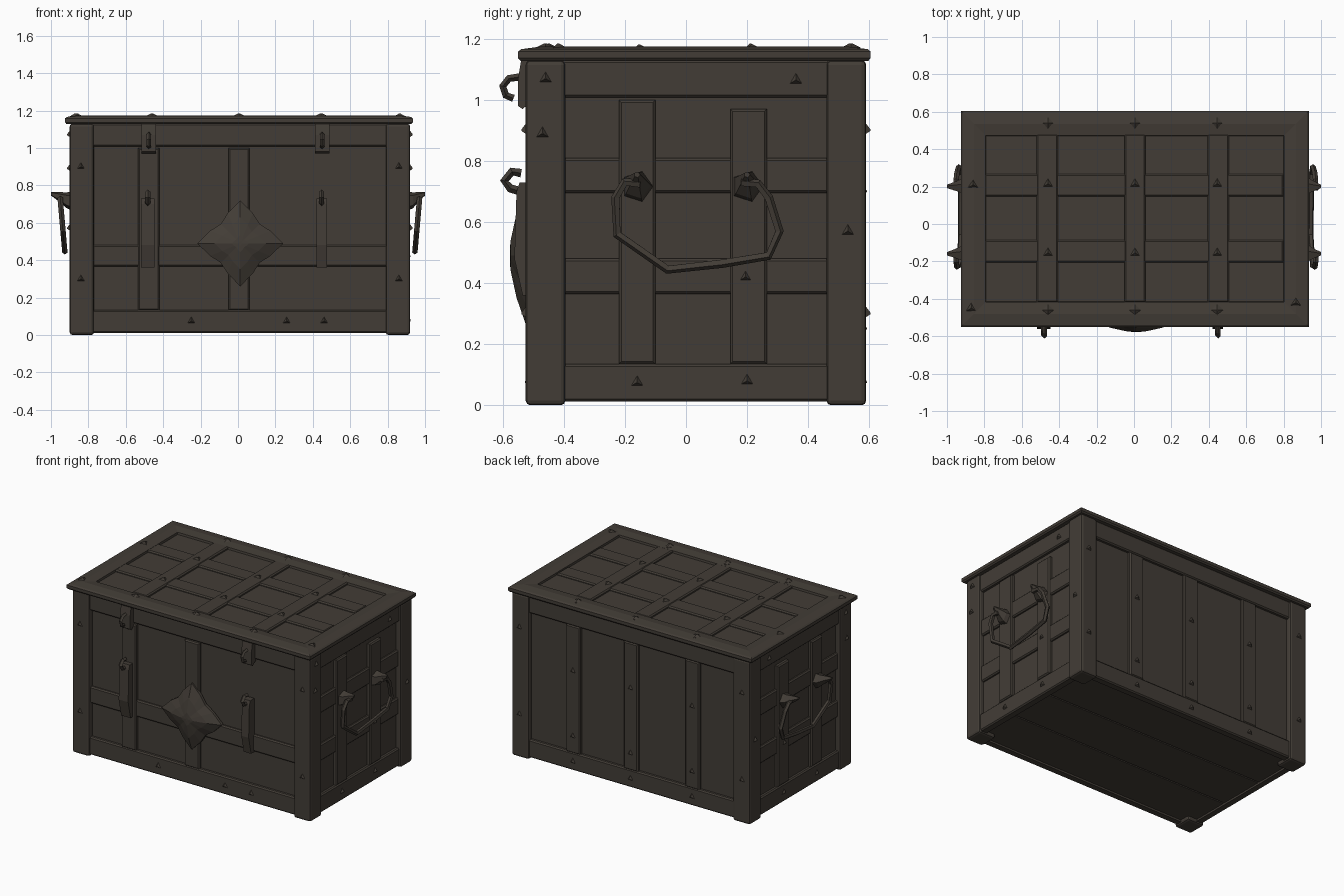
import bpy, bmesh, math
from mathutils import Vector

cube = bpy.data.objects.get("Cube")
if cube:
    bpy.data.objects.remove(cube)

mat = bpy.data.materials.new("dark weathered brown")
mat.use_nodes = True
COLOUR = (0.055, 0.046, 0.037, 1)
mat.diffuse_color = COLOUR
mat.node_tree.nodes["Principled BSDF"].inputs["Base Color"].default_value = COLOUR

# Chest extents
X0, X1, Y0, Y1, TOP = -0.9, 0.92, -0.525, 0.59, 1.13
POST = 0.13

# Each face maps (u, v, outward distance) to a world position
FACES = {
    "front": lambda u, v, d: (u, Y0 - d, v),
    "back": lambda u, v, d: (u, Y1 + d, v),
    "right": lambda u, v, d: (X1 + d, u, v),
    "left": lambda u, v, d: (X0 - d, u, v),
    "lid": lambda u, v, d: (u, v, 1.165 + d),
}


def finish(name, bm):
    bmesh.ops.recalc_face_normals(bm, faces=bm.faces[:])
    mesh = bpy.data.meshes.new(name)
    bm.to_mesh(mesh)
    bm.free()
    mesh.materials.append(mat)
    obj = bpy.data.objects.new(name, mesh)
    bpy.context.collection.objects.link(obj)
    return obj


def loft(name, rings, cap=True):
    """Joins equal closed rings of points into one surface."""
    bm = bmesh.new()
    loops = [[bm.verts.new(p) for p in ring] for ring in rings]
    for a, b in zip(loops, loops[1:]):
        for i in range(len(a)):
            j = (i + 1) % len(a)
            bm.faces.new((a[i], a[j], b[j], b[i]))
    if cap:
        bm.faces.new(loops[0])
        bm.faces.new(loops[-1])
    return finish(name, bm)


def box(name, x, y, z, bevel=0):
    obj = loft(name, [[(x[0], y[0], h), (x[1], y[0], h), (x[1], y[1], h), (x[0], y[1], h)] for h in z])
    if bevel:
        mod = obj.modifiers.new("rounded edges", "BEVEL")
        mod.width, mod.segments = bevel, 2
    return obj


def plate(name, face, u, v, low, high, slope=0.008):
    """A flat strip on a face, with chamfered sides."""
    at = FACES[face]

    def ring(s, d):
        return [at(u[0] + s, v[0] + s, d), at(u[1] - s, v[0] + s, d),
                at(u[1] - s, v[1] - s, d), at(u[0] + s, v[1] - s, d)]
    return loft(name, [ring(0, low), ring(0, high - slope), ring(slope, high)])


def rivet(face, u, v, d, sides=3, radius=0.022):
    """A faceted pointed stud."""
    at = FACES[face]
    rings = []
    for r, h in ((radius, d - 0.006), (radius, d), (radius * 0.15, d + 0.014)):
        rings.append([at(u + r * math.sin(i * math.tau / sides), v + r * math.cos(i * math.tau / sides), h)
                      for i in range(sides)])
    loft(face + "_rivet", rings)


def sweep(name, path, radius, sides=5):
    """A faceted bar along a list of points."""
    pts = [Vector(p) for p in path]
    rings = []
    for i, p in enumerate(pts):
        along = (pts[min(i + 1, len(pts) - 1)] - pts[max(i - 1, 0)]).normalized()
        side = along.cross(Vector((1, 0, 0))).normalized()
        other = along.cross(side)
        rings.append([p + radius * (side * math.cos(k * math.tau / sides) + other * math.sin(k * math.tau / sides))
                      for k in range(sides)])
    return loft(name, rings)


# Body with recessed panels, and bottom planks
R = 0.035
box("body_panels", (X0 + R, X1 - R), (Y0 + R, Y1 - R), (0.04, TOP))
for i in range(3):
    y = Y0 + 0.06 + i * 0.335
    box("bottom_plank", (X0 + 0.06, X1 - 0.06), (y, y + 0.325), (0.025, 0.045))

# Corner posts
for x in (X0, X1 - POST):
    for y in (Y0, Y1 - POST):
        box("corner_post", (x, x + POST), (y, y + POST), (0, TOP), 0.015)

# Top and bottom rails on all four sides
for face in ("front", "back", "left", "right"):
    span = (X0 + 0.1, X1 - 0.1) if face in ("front", "back") else (Y0 + 0.1, Y1 - 0.1)
    plate(face + "_bottom_rail", face, span, (0.012, 0.135), -0.06, -0.012)
    plate(face + "_top_rail", face, span, (1.008, TOP), -0.06, -0.012)

# Straps on the front, back and ends
for u in (-0.477, 0.005):
    plate("front_strap", "front", (u - 0.057, u + 0.057), (0.13, 1.0), -0.05, -0.012)
plate("front_band", "front", (X0 + 0.1, X1 - 0.1), (0.365, 0.48), -0.05, -0.018)
for u in (-0.45, 0.02, 0.46):
    plate("back_strap", "back", (u - 0.055, u + 0.055), (0.13, 1.01), -0.05, -0.012)
for face in ("left", "right"):
    for u, top in ((-0.16, 1.0), (0.205, 0.97)):
        plate(face + "_strap", face, (u - 0.06, u + 0.06), (0.135, top), -0.05, -0.01)
    for v in (0.365, 0.695):
        plate(face + "_band", face, (Y0 + 0.1, Y1 - 0.1), (v, v + 0.115), -0.05, -0.018)

# Lid board with a mitred raised frame
LX, LY = (-0.925, 0.935), (-0.55, 0.605)
box("lid_board", (LX[0] + 0.02, LX[1] - 0.02), (LY[0] + 0.02, LY[1] - 0.02), (1.13, 1.152))
rings = []
for s, z in ((0.06, 1.128), (0.008, 1.128), (0, 1.137), (0, 1.158), (0.01, 1.166), (0.07, 1.174),
             (0.132, 1.166), (0.136, 1.145)):
    rings.append([(LX[0] + s, LY[0] + s, z), (LX[1] - s, LY[0] + s, z),
                  (LX[1] - s, LY[1] - s, z), (LX[0] + s, LY[1] - s, z)])
loft("lid_frame", rings, cap=False)

# Lid straps, lengthways and across
for v in (-0.145, 0.208):
    plate("lid_long_strap", "lid", (-0.8, 0.8), (v - 0.06, v + 0.06), -0.02, 0.0)
for u in (-0.463, 0.005, 0.45):
    plate("lid_cross_strap", "lid", (u - 0.057, u + 0.057), (-0.42, 0.48), -0.02, 0.004)

# Pointed lock plate with concave sides and a raised middle
def star(scale, d):
    ring = []
    for i in range(16):
        a = i * math.tau / 16
        r = 0.23 * scale * (1, 0.76, 0.64, 0.76)[i % 4]
        ring.append(FACES["front"](0.012 + r * math.cos(a), 0.49 + r * math.sin(a), d))
    return ring


loft("lock_plate", [star(1, -0.02), star(1, -0.002), star(0.6, 0.03), star(0.2, 0.05), star(0.05, 0.052)])

# Front latches: hinged tongue below, tab hanging from the lid above
def strip(name, u, half, profile):
    loft(name, [[(x, y, z) for y, z in profile] for x in (u - half, u + half)])


for u, half in ((-0.482, 0.036), (0.447, 0.028)):
    strip("latch_tongue", u, half, [(-0.5, 0.36), (-0.535, 0.36), (-0.562, 0.48), (-0.555, 0.7), (-0.545, 0.73), (-0.5, 0.73)])
    sweep("latch_hook", [(u, -0.54, 0.7), (u, -0.575, 0.71), (u, -0.595, 0.735), (u, -0.57, 0.765), (u, -0.54, 0.76)], 0.014, 4)
for u in (-0.477, 0.45):
    strip("lid_tab", u, 0.038, [(-0.5, 1.13), (-0.54, 1.13), (-0.55, 1.07), (-0.55, 0.98), (-0.535, 0.97), (-0.5, 1.0)])
    sweep("lid_tab_hook", [(u, -0.545, 1.075), (u, -0.58, 1.07), (u, -0.6, 1.045), (u, -0.59, 1.015), (u, -0.565, 1.005)], 0.012, 4)

# End handles: angular hanging ring between two mounts
HANDLE = [(-0.15, 0.725), (-0.2, 0.73), (-0.23, 0.68), (-0.225, 0.56), (-0.06, 0.445), (0.12, 0.465),
          (0.27, 0.49), (0.305, 0.57), (0.27, 0.68), (0.235, 0.725), (0.18, 0.73)]
for face, side, base in (("right", 1, X1), ("left", -1, X0)):
    out = abs(side - base)
    at = FACES[face]
    sweep(face + "_handle", [at(u, v, 0.025 + (v - 0.44) * 0.09) for u, v in HANDLE], 0.015)
    for u in (-0.16, 0.2):
        rings = []
        for r, d, lift in ((0.055, -0.02, 0), (0.045, 0.015, 0.005), (0.025, out * 0.6, 0.025), (0.01, out, 0.04)):
            rings.append([at(u + r * math.cos(i * math.tau / 5), 0.715 + lift + r * math.sin(i * math.tau / 5), d)
                          for i in range(5)])
        loft(face + "_handle_mount", rings)

# Rivets on the lid
for u in (-0.46, 0.005, 0.445):
    for v, d, sides in ((0.54, 0.006, 4), (-0.46, 0.006, 4), (0.215, 0.002, 3), (-0.155, 0.002, 3)):
        rivet("lid", u, v, d, sides, 0.032)
for u, v in ((-0.86, 0.21), (-0.87, -0.45), (0.865, -0.42)):
    rivet("lid", u, v, 0.005, 3, 0.032)

# Rivets on the sides
for u in (-0.25, 0.26, 0.46):
    rivet("front", u, 0.075, -0.012)
for face in ("left", "right"):
    for u, v in ((-0.16, 0.075), (0.2, 0.08), (0.36, 1.065), (0.195, 0.42)):
        rivet(face, u, v, -0.012)
    for u, v in ((-0.46, 1.07), (-0.47, 0.89), (0.53, 0.57)):
        rivet(face, u, v, 0)
for u in (-0.45, 0.02, 0.46):
    for v in (0.075, 0.25, 0.7):
        rivet("back", u, v, -0.012)
for x in (X0 + 0.06, X1 - 0.06):
    for v in (0.3, 0.9):
        rivet("front", x, v, 0)
        rivet("back", x, v, 0)
